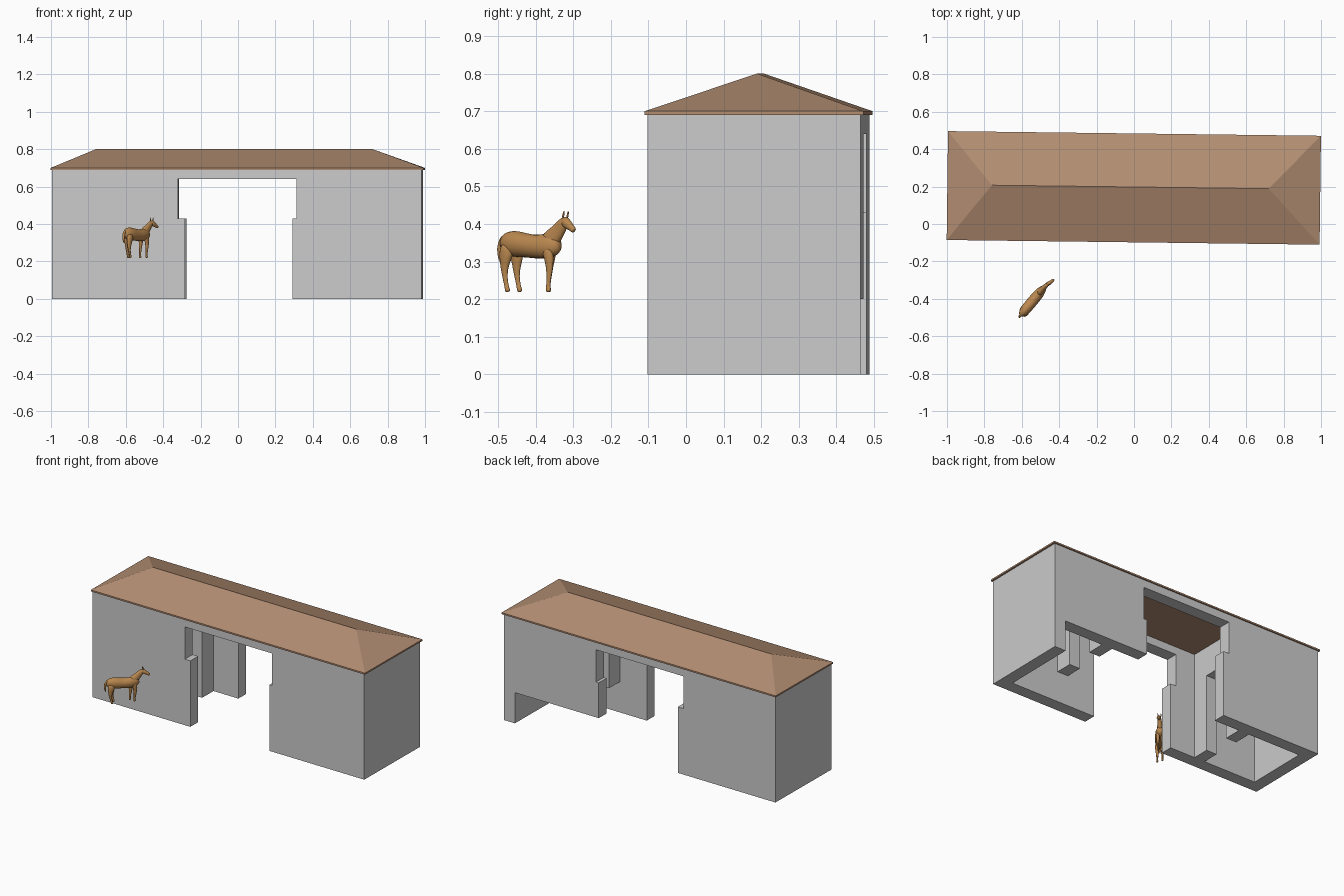
import bpy, bmesh, math
from mathutils import Vector, Matrix

if "Cube" in bpy.data.objects:
    bpy.data.objects.remove(bpy.data.objects["Cube"])


def material(name, rgb):
    m = bpy.data.materials.new(name)
    m.diffuse_color = (*rgb, 1)
    m.use_nodes = True
    m.node_tree.nodes["Principled BSDF"].inputs["Base Color"].default_value = m.diffuse_color
    return m


ROOF = material("roof_tile", (0.45, 0.27, 0.17))
COAT = material("horse_coat", (0.50, 0.25, 0.08))

# Building and horse frames
HOUSE = Matrix.Translation((0, 0.193, 0)) @ Matrix.Rotation(-0.0125, 4, 'Z')
HORSE = Matrix.Translation((-0.54, -0.41, 0)) @ Matrix.Rotation(math.radians(50), 4, 'Z')


def finish(name, bm, frame, mat=None):
    bmesh.ops.recalc_face_normals(bm, faces=bm.faces)
    me = bpy.data.meshes.new(name)
    bm.to_mesh(me)
    bm.free()
    ob = bpy.data.objects.new(name, me)
    ob.matrix_world = frame
    bpy.context.collection.objects.link(ob)
    if mat:
        me.materials.append(mat)
    return ob


def slab(name, profile, axis, a, b):
    """Wall from a 2D outline (horizontal, z), extruded along axis from a to b."""
    bm = bmesh.new()
    put = (lambda h, z: (h, a, z)) if axis == 'y' else (lambda h, z: (a, h, z))
    face = bm.faces.new([bm.verts.new(put(h, z)) for h, z in profile])
    ext = bmesh.ops.extrude_face_region(bm, geom=[face])["geom"]
    move = (0, b - a, 0) if axis == 'y' else (b - a, 0, 0)
    bmesh.ops.translate(bm, vec=move, verts=[v for v in ext if isinstance(v, bmesh.types.BMVert)])
    return finish(name, bm, HOUSE)


# Long walls with the stepped gateway
T, L, R, Y, H = 0.08, -0.99, 0.985, 0.283, 0.69
left = [(L, H), (L, 0), (-0.28, 0), (-0.28, 0.43), (-0.32, 0.43), (-0.32, 0.64)]
right = [(0.315, 0.64), (0.315, 0.43), (0.295, 0.43)]
slab("front_wall", left + right + [(0.295, 0), (R, 0), (R, H)], 'y', -Y, -Y + T)
slab("back_wall", left + right + [(0.295, 0.2), (R - T, 0.2), (R - T, 0), (R, 0), (R, H)],
     'y', Y - T, Y)

# End walls
inner = Y - T
end = [(-inner, 0), (inner, 0), (inner, H), (-inner, H)]
slab("left_end_wall", end, 'x', L, L + T)
slab("right_end_wall", end, 'x', R - T, R)

# Partitions with doorways; the right one stops above the ground
for name, x0, x1, b in (("left_partition", -0.535, -0.46, 0), ("right_partition", 0.49, 0.567, 0.2)):
    slab(name, [(-inner, b), (-0.093, b), (-0.093, 0.5), (0.087, 0.5), (0.087, b),
                (inner, b), (inner, H), (-inner, H)], 'x', x0, x1)

# Hipped roof with a thin eave
bm = bmesh.new()
corners = [(-0.998, -0.291), (0.996, -0.291), (0.996, 0.291), (-0.998, 0.291)]
lo = [bm.verts.new((x, y, 0.69)) for x, y in corners]
hi = [bm.verts.new((x, y, 0.70)) for x, y in corners]
r0, r1 = bm.verts.new((-0.76, 0.005, 0.8)), bm.verts.new((0.72, 0.005, 0.8))
bm.faces.new(lo)
for i in range(4):
    j = (i + 1) % 4
    bm.faces.new((lo[i], lo[j], hi[j], hi[i]))
for f in ((hi[0], hi[1], r1, r0), (hi[1], hi[2], r1), (hi[2], hi[3], r0, r1), (hi[3], hi[0], r0)):
    bm.faces.new(f)
finish("roof", bm, HOUSE, ROOF)


def tube(name, rings, n=10):
    """Smooth loft; each ring is (along, side, height, half width, half depth)."""
    bm = bmesh.new()
    pts = [Vector(r[:3]) for r in rings]
    loops = []
    for i, (*_, rw, rd) in enumerate(rings):
        t = pts[min(i + 1, len(pts) - 1)] - pts[max(i - 1, 0)]
        up = Vector((-t.z, 0, t.x)).normalized()
        loops.append([bm.verts.new(pts[i] + Vector((0, rw * math.cos(k * math.tau / n), 0))
                                   + up * rd * math.sin(k * math.tau / n)) for k in range(n)])
    for a, b in zip(loops, loops[1:]):
        for k in range(n):
            bm.faces.new((a[k], a[k - 1], b[k - 1], b[k]))
    bm.faces.new(loops[0])
    bm.faces.new(loops[-1])
    for f in bm.faces:
        f.smooth = True
    ob = finish(name, bm, HORSE, COAT)
    ob.modifiers.new("smooth", 'SUBSURF').levels = 1
    ob.modifiers["smooth"].render_levels = 1


# Horse torso, neck and head
tube("horse_body", [(-0.105, 0, 0.35, 0.006, 0.012), (-0.098, 0, 0.35, 0.019, 0.027),
                    (-0.065, 0, 0.348, 0.031, 0.039), (-0.026, 0, 0.344, 0.03, 0.034),
                    (0.013, 0, 0.339, 0.031, 0.033), (0.052, 0, 0.341, 0.029, 0.036),
                    (0.082, 0, 0.345, 0.022, 0.031), (0.098, 0, 0.348, 0.011, 0.016)])
tube("horse_neck", [(0.05, 0, 0.345, 0.022, 0.032), (0.075, 0, 0.365, 0.018, 0.027),
                    (0.095, 0, 0.385, 0.014, 0.021), (0.112, -0.002, 0.403, 0.012, 0.017),
                    (0.122, -0.003, 0.413, 0.008, 0.011)])
tube("horse_head", [(0.108, -0.002, 0.412, 0.007, 0.008), (0.116, -0.003, 0.408, 0.012, 0.015),
                    (0.132, -0.007, 0.398, 0.012, 0.014), (0.146, -0.01, 0.390, 0.008, 0.009),
                    (0.155, -0.012, 0.384, 0.008, 0.009), (0.158, -0.012, 0.382, 0.005, 0.006)])
for side, w in (("left", 0.006), ("right", -0.012)):
    tube(side + "_ear", [(0.117, w, 0.415, 0.004, 0.003), (0.12, w, 0.426, 0.004, 0.003),
                         (0.122, w, 0.436, 0.001, 0.001)], 6)

# Legs
for side, s, fu, fw, hu in (("left", 1, 0.044, 0.016, -0.055), ("right", -1, 0.066, -0.011, -0.072)):
    tube(side + "_front_leg", [(0.06, s * 0.013, 0.345, 0.014, 0.022),
                               (fu + 0.005, fw, 0.305, 0.011, 0.015),
                               (fu + 0.004, fw, 0.27, 0.007, 0.009),
                               (fu, fw, 0.24, 0.005, 0.006), (fu, fw, 0.23, 0.006, 0.007),
                               (fu + 0.002, fw, 0.218, 0.008, 0.009)], 8)
    tube(side + "_hind_leg", [(-0.07, s * 0.014, 0.35, 0.017, 0.03),
                              (hu - 0.008, s * 0.015, 0.31, 0.014, 0.021),
                              (hu - 0.012, s * 0.015, 0.276, 0.008, 0.010),
                              (hu - 0.006, s * 0.015, 0.245, 0.005, 0.007),
                              (hu - 0.002, s * 0.015, 0.23, 0.006, 0.007),
                              (hu + 0.002, s * 0.015, 0.218, 0.008, 0.009)], 8)

# Tail
tube("horse_tail", [(-0.092, 0, 0.37, 0.005, 0.005), (-0.106, 0, 0.36, 0.007, 0.007),
                    (-0.113, 0, 0.335, 0.008, 0.008), (-0.111, 0, 0.312, 0.006, 0.007),
                    (-0.107, 0, 0.295, 0.002, 0.002)], 8)
